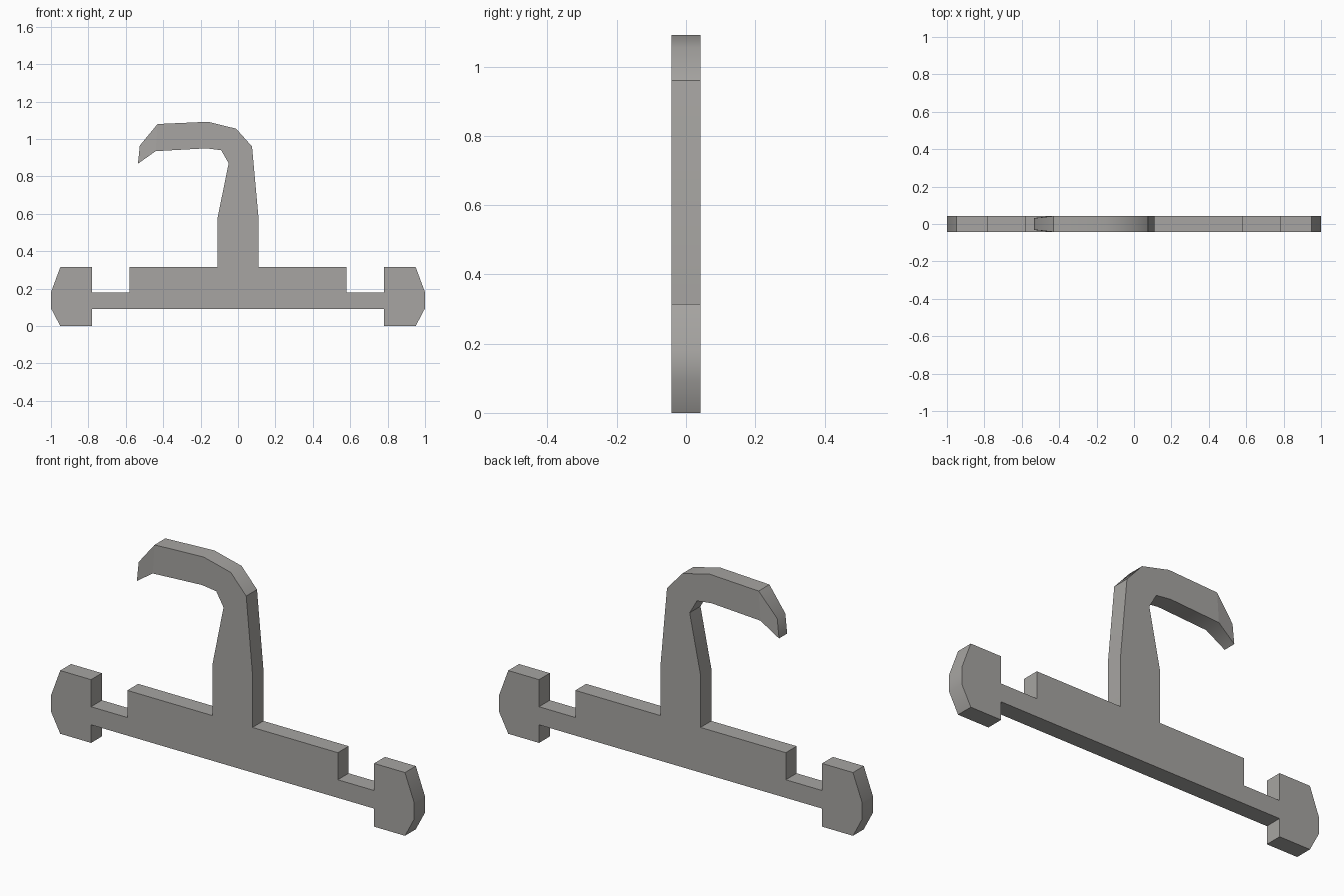
import bpy, bmesh, math

if "Cube" in bpy.data.objects:
    bpy.data.objects.remove(bpy.data.objects["Cube"])

HALF = 0.0425      # half thickness of the plate
TIP_HALF = 0.032   # half thickness at the hook tip

# Right half of the base, from the bottom middle round to the top shoulder
base_right = [(0.78, 0.09), (0.78, 0.0), (0.95, 0.0), (1.0, 0.095), (1.0, 0.18),
              (0.95, 0.315), (0.78, 0.315), (0.78, 0.18), (0.58, 0.18), (0.58, 0.315)]
base_left = [(-x, z) for x, z in reversed(base_right)]

# Stem and hook: outer edge going up, inner edge coming back down
hook_outer = [(0.11, 0.315), (0.11, 0.575), (0.075, 0.96), (-0.01, 1.055),
              (-0.16, 1.092), (-0.43, 1.08)]
hook_tip = [(-0.525, 0.965), (-0.535, 0.868)]
hook_inner = [(-0.44, 0.935), (-0.17, 0.95), (-0.09, 0.94), (-0.05, 0.87),
              (-0.11, 0.575), (-0.11, 0.315)]

outline = base_right + hook_outer + hook_tip + hook_inner + base_left
tip_at = len(base_right) + len(hook_outer)   # index of the first tip point
n = len(outline)

bm = bmesh.new()


def add_side(sign):
    """One flat side of the plate, with the thinner tip as its own face."""
    verts = []
    for i, (x, z) in enumerate(outline):
        half = TIP_HALF if i in (tip_at, tip_at + 1) else HALF
        verts.append(bm.verts.new((x, sign * half, z)))
    bm.faces.new(verts[:tip_at] + verts[tip_at + 2:])
    bm.faces.new(verts[tip_at - 1:tip_at + 3])
    return verts


# Front and back sides joined by a rim
front, back = add_side(-1), add_side(1)
for i in range(n):
    j = (i + 1) % n
    bm.faces.new((front[i], front[j], back[j], back[i]))
bmesh.ops.recalc_face_normals(bm, faces=bm.faces[:])

mesh = bpy.data.meshes.new("hooked_crossbar")
bm.to_mesh(mesh)
bm.free()
obj = bpy.data.objects.new("hooked_crossbar", mesh)
bpy.context.collection.objects.link(obj)

# Dark warm grey metal
metal = bpy.data.materials.new("dark_metal")
metal.diffuse_color = (0.385, 0.375, 0.36, 1)
metal.use_nodes = True
metal.node_tree.nodes["Principled BSDF"].inputs["Base Color"].default_value = metal.diffuse_color
mesh.materials.append(metal)

# Smooth the gentle bends of the rim, keep the two sides flat
bpy.context.view_layer.objects.active = obj
obj.select_set(True)
bpy.ops.object.shade_smooth_by_angle(angle=math.radians(36))
for poly in mesh.polygons:
    if abs(poly.normal.y) > 0.9:
        poly.use_smooth = False
